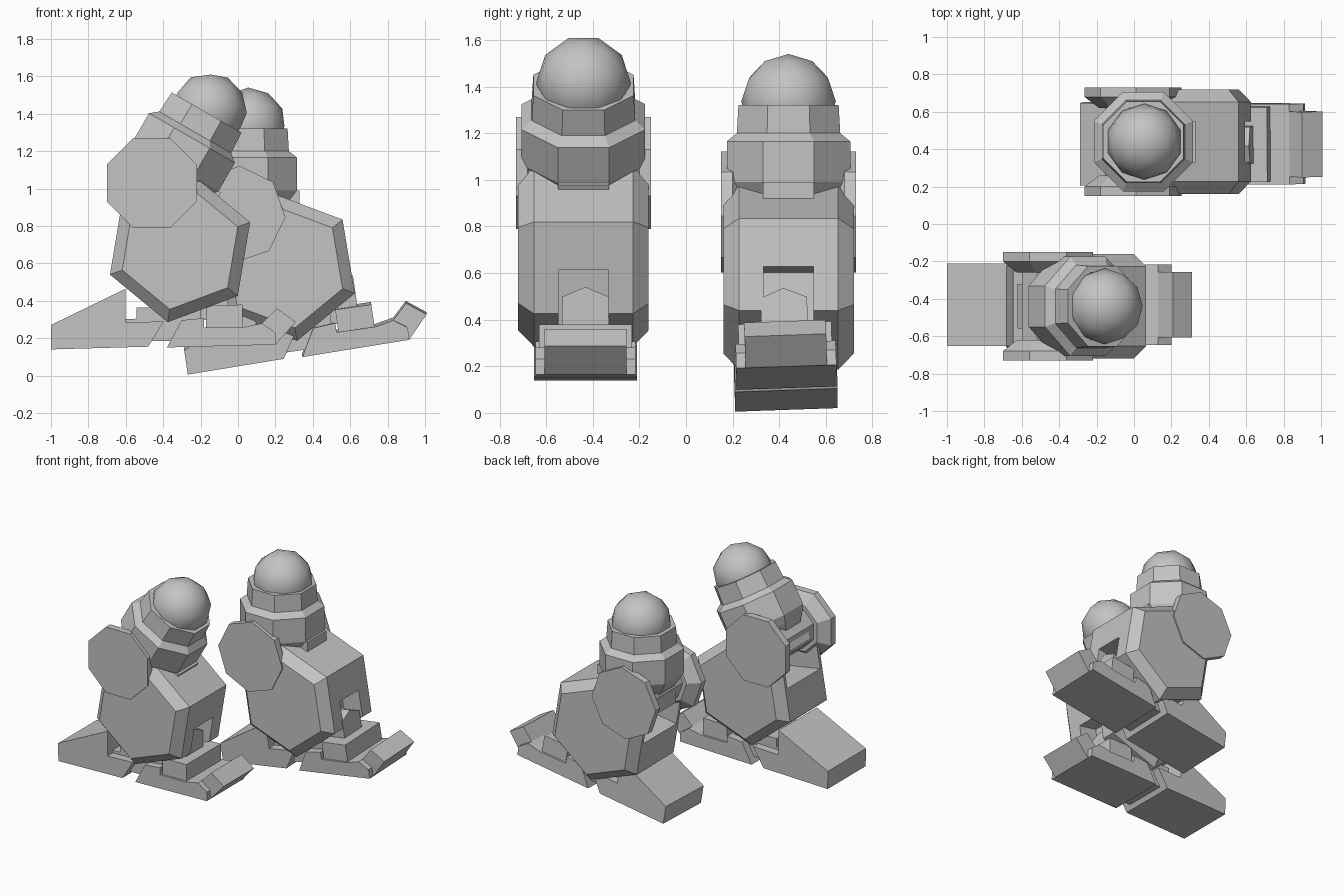
import bpy, bmesh, math
from mathutils import Matrix, Vector

cube = bpy.data.objects.get("Cube")
if cube:
    bpy.data.objects.remove(cube, do_unlink=True)

grey = bpy.data.materials.new("plain grey")
grey.use_nodes = True
COLOUR = (0.55, 0.55, 0.55, 1)
grey.diffuse_color = COLOUR
grey.node_tree.nodes["Principled BSDF"].inputs["Base Color"].default_value = COLOUR


def finish(name, bm, matrix):
    bmesh.ops.recalc_face_normals(bm, faces=bm.faces)
    mesh = bpy.data.meshes.new(name)
    bm.to_mesh(mesh)
    bm.free()
    mesh.materials.append(grey)
    obj = bpy.data.objects.new(name, mesh)
    obj.matrix_world = matrix
    bpy.context.collection.objects.link(obj)
    return obj


def loft(name, rings, matrix):
    """Bridge rings of equal length and cap both ends."""
    bm = bmesh.new()
    loops = [[bm.verts.new(p) for p in ring] for ring in rings]
    n = len(loops[0])
    for a, b in zip(loops, loops[1:]):
        for i in range(n):
            j = (i + 1) % n
            bm.faces.new((a[i], a[j], b[j], b[i]))
    bm.faces.new(loops[0])
    bm.faces.new(loops[-1])
    return finish(name, bm, matrix)


def prism(name, profile, half, matrix):
    """Side profile in x and z, extruded across the leg."""
    return loft(name, [[(x, y, z) for x, z in profile] for y in (-half, half)], matrix)


def box(name, x0, x1, z0, z1, half, matrix):
    return prism(name, [(x0, z0), (x1, z0), (x1, z1), (x0, z1)], half, matrix)


def polygon(n, radius, start, y, cx=0, cz=0):
    """Regular polygon standing in the xz plane."""
    return [(cx + radius * math.cos(start + math.tau * i / n), y,
             cz + radius * math.sin(start + math.tau * i / n)) for i in range(n)]


def pose(x, y, z, tilt):
    """Place a part frame, tilted counter-clockwise in the side plane."""
    return Matrix.Translation((x, y, z)) @ Matrix.Rotation(-math.radians(tilt), 4, 'Y')


def cut(obj, cutter):
    cutter.hide_render = True
    cutter.hide_viewport = True
    cutter.display_type = 'WIRE'
    mod = obj.modifiers.new("cut", 'BOOLEAN')
    mod.operation = 'DIFFERENCE'
    mod.solver = 'EXACT'
    mod.object = cutter


def build_shin(side, m):
    start = math.radians(30)
    shin = loft(side + "_shin", [polygon(6, r, start, y) for r, y in
                ((0.33, -0.28), (0.4, -0.213), (0.4, 0.213), (0.33, 0.28))], m)
    cut(shin, box(side + "_ankle_notch_cutter", 0.2, 0.5, -0.5, -0.01, 0.108, m))
    cut(shin, box(side + "_knee_slot_cutter", -0.6, -0.1, 0.03, 0.6, 0.19, m))
    # knee discs with a bevelled inner side, joined by a thinner pin
    kx, kz, turn = -0.206, 0.32, math.radians(32)
    for label, s in (("outer", -1), ("inner", 1)):
        loft(f"{side}_{label}_knee_disc",
             [polygon(8, r, turn, s * y, kx, kz) for r, y in
              ((0.26, 0.29), (0.26, 0.24), (0.18, 0.18))], m)
    loft(side + "_knee_pin",
         [polygon(8, 0.15, turn, y, kx, kz) for y in (-0.2, 0.2)], m)


def build_thigh(side, m):
    # octagonal cuff around the thigh joint
    cx = 0.065
    rings = []
    for z, r in ((0.02, 0.19), (0.085, 0.235), (0.14, 0.265), (0.315, 0.265),
                 (0.35, 0.222), (0.472, 0.215), (0.472, 0.18), (0.42, 0.17)):
        r /= math.cos(math.pi / 8)
        rings.append([(cx + px, pz, z) for px, _, pz in polygon(8, r, math.pi / 8, 0)])
    loft(side + "_thigh_cuff", rings, m)
    box(side + "_knee_block", -0.13, 0.24, -0.1, 0.12, 0.12, m)
    box(side + "_knee_bracket", 0.15, 0.345, 0.04, 0.14, 0.11, m)
    # round joint on top
    bm = bmesh.new()
    bmesh.ops.create_icosphere(bm, subdivisions=2, radius=0.203,
                               matrix=Matrix.Translation((cx + 0.005, 0, 0.487)))
    for f in bm.faces:
        f.smooth = True
    finish(side + "_thigh_ball", bm, m)


def build_foot(side, m):
    # the frame starts at the lower back corner of the heel
    prism(side + "_heel", [(0, 0), (0.52, 0.01), (0.605, 0.145), (0.4, 0.14),
                           (0.4, 0.32), (0, 0.13)], 0.22, m)
    box(side + "_foot_bridge", 0.4, 0.8, 0.04, 0.16, 0.16, m)
    box(side + "_ankle_base", 0.46, 0.8, 0.14, 0.22, 0.16, m)
    prism(side + "_toe_base", [(0.62, 0.005), (1.2, 0.015), (1.2, 0.08), (1.13, 0.13),
                               (1.03, 0.11), (0.82, 0.11), (0.82, 0.16), (0.7, 0.15)],
          0.215, m)
    box(side + "_toe_plate", 0.83, 1.025, 0.1, 0.23, 0.2, m)
    prism(side + "_toe_cap", [(1.1, 0.1), (1.2, 0.015), (1.31, 0.135), (1.21, 0.21)],
          0.175, m)
    # gabled ankle post reaching into the shin
    gable = [(-0.1, 0.15), (0.1, 0.15), (0.1, 0.35), (0, 0.392), (-0.1, 0.35)]
    loft(side + "_ankle_post", [[(x, y, z) for y, z in gable] for x in (0.6, 0.95)], m)


# side, leg y, shin x z tilt, knee x z, thigh tilt, heel x z tilt, foot roll
LEGS = (("right", -0.44, (-0.31, 0.68, -9.5), (-0.46, 1.03, -30), (-1, 0.14, 0.5), 0),
        ("left", 0.44, (0.25, 0.58, 9.5), (-0.015, 0.85, 0), (-0.27, 0.013, 8.2), 2))

for side, y, shin, thigh, foot, roll in LEGS:
    build_shin(side, pose(shin[0], y, *shin[1:]))
    build_thigh(side, pose(thigh[0], y, *thigh[1:]))
    build_foot(side, pose(foot[0], y * 0.98, *foot[1:])
               @ Matrix.Rotation(math.radians(roll), 4, 'X'))
